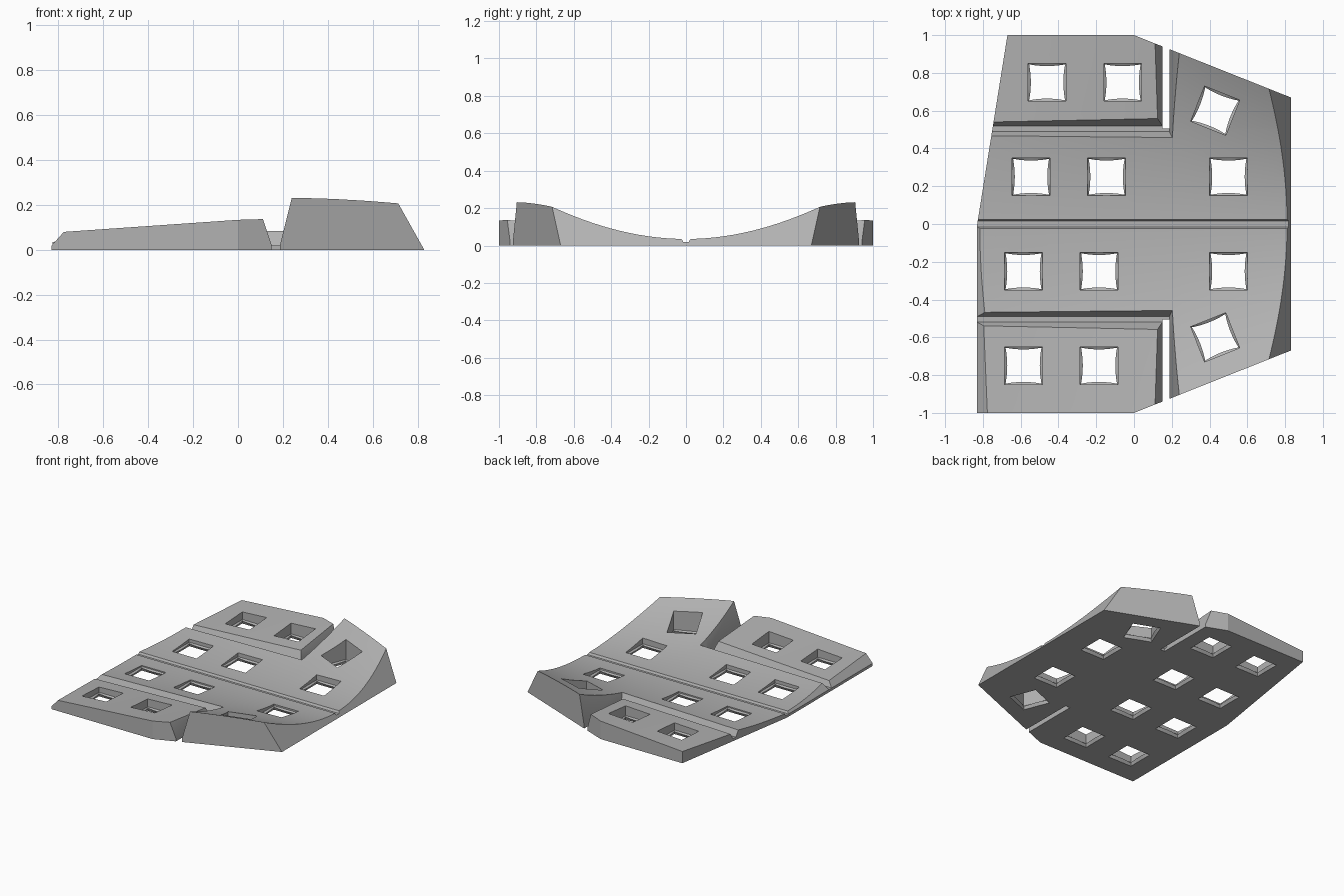
import bpy, bmesh, math
from mathutils import Vector, Matrix

cube = bpy.data.objects.get("Cube")
if cube:
    bpy.data.objects.remove(cube, do_unlink=True)

grey = bpy.data.materials.new("mid grey")
grey.use_nodes = True
GREY = (0.45, 0.45, 0.45, 1)
grey.diffuse_color = GREY
grey.node_tree.nodes["Principled BSDF"].inputs["Base Color"].default_value = GREY

FLOOR = 0.02  # thickness left under the grooves


def make_object(name, bm):
    bmesh.ops.recalc_face_normals(bm, faces=bm.faces[:])
    mesh = bpy.data.meshes.new(name)
    bm.to_mesh(mesh)
    bm.free()
    obj = bpy.data.objects.new(name, mesh)
    bpy.context.scene.collection.objects.link(obj)
    return obj


def loft(name, rings):
    """Closed solid through rings of points with equal counts."""
    bm = bmesh.new()
    loops = [[bm.verts.new(p) for p in ring] for ring in rings]
    n = len(loops[0])
    for a, b in zip(loops, loops[1:]):
        for i in range(n):
            j = (i + 1) % n
            bm.faces.new((a[i], a[j], b[j], b[i]))
    bm.faces.new(loops[0][::-1])
    bm.faces.new(loops[-1])
    return make_object(name, bm)


def groove(name, x0, x1, y0, y1, slopes, z0=FLOOR, z1=0.4):
    """Box cutter whose sides spread upward; slopes are left, right, front, back."""
    rings = []
    for z in (z0, z1):
        l, r, f, b = [s * (z - z0) for s in slopes]
        rings.append([(x0 - l, y0 - f, z), (x1 + r, y0 - f, z),
                      (x1 + r, y1 + b, z), (x0 - l, y1 + b, z)])
    return loft(name, rings)


def key_hole(name, x, y, angle):
    """Square hole cutter with a pinched waist just above the underside."""
    rings = []
    spin = Matrix.Rotation(math.radians(angle), 3, 'Z')
    half, steps = 0.1, 6
    for z, inset, pinch in ((-0.05, 0, 0), (0.0, 0, 0), (0.022, 0.005, 0.009),
                            (0.03, 0, 0), (0.4, 0, 0)):
        ring = []
        for side in range(4):
            turn = Matrix.Rotation(side * math.pi / 2, 3, 'Z')
            for i in range(steps):
                t = 2 * i / steps - 1
                h = half - inset
                p = spin @ turn @ Vector((h * t, -h + pinch * (1 - t * t), z))
                ring.append(p + Vector((x, y, 0)))
        rings.append(ring)
    return loft(name, rings)


def height(x, y):
    """Dished centre and right side, with lower, flatter outer rows."""
    a = abs(y)
    if x < 0.17 and a > 0.505:
        return 0.06 + 0.04 * (x + 0.77) + (a - 0.55) * (0.045 + 0.065 * (x + 0.77))
    c = 0.24 + (0.2 if x > 0.24 else 0.1) * (x - 0.24)
    return 0.035 + c * y * y


def ticks(limit, extra):
    n = round(limit / 0.05)
    return sorted({round(i * 0.05, 3) for i in range(-n, n + 1)} | set(extra))


# Plate: curved top over a flat base
xs = ticks(0.9, (0.16, 0.18, 0.24))
ys = ticks(1.1, (-0.51, 0.51))
bm = bmesh.new()
grid = [[bm.verts.new((x, y, height(x, y))) for x in xs] for y in ys]
for lower, upper in zip(grid, grid[1:]):
    for i in range(len(xs) - 1):
        bm.faces.new((lower[i], lower[i + 1], upper[i + 1], upper[i]))
bmesh.ops.triangulate(bm, faces=bm.faces[:])
base = bmesh.ops.extrude_face_region(bm, geom=bm.faces[:])
for item in base["geom"]:
    if isinstance(item, bmesh.types.BMVert):
        item.co.z = 0
bmesh.ops.recalc_face_normals(bm, faces=bm.faces[:])

# Trim to the outline, with the right end wall leaning inward
outline = [(-0.83, -1), (0, -1), (0.83, -0.67), (0.83, 0.67),
           (0, 1), (-0.67, 1), (-0.83, 0)]
for i, a in enumerate(outline):
    b = outline[(i + 1) % len(outline)]
    normal = Vector((b[1] - a[1], a[0] - b[0], 0))
    if a[0] == b[0] == 0.83:
        normal = Vector((1, 0, 0.56))
    cut = bmesh.ops.bisect_plane(
        bm, geom=bm.verts[:] + bm.edges[:] + bm.faces[:], dist=1e-5,
        plane_co=(a[0], a[1], 0), plane_no=normal.normalized(), clear_outer=True)
    rim = [e for e in cut["geom_cut"] if isinstance(e, bmesh.types.BMEdge)]
    bmesh.ops.holes_fill(bm, edges=rim, sides=0)
bmesh.ops.dissolve_limit(bm, angle_limit=0.001, verts=bm.verts[:], edges=bm.edges[:])
plate = make_object("key_plate", bm)
plate.data.materials.append(grey)

# Grooves between rows, side slots and the left bevel
cutters = [
    groove("centre_groove", -1, 1, -0.015, 0.015, (0, 0, 0.6, 0.6)),
    groove("left_bevel", -1, -0.83, -1.2, 0, (0, 0.9, 0, 0)),
]
for s, label in ((1, "back"), (-1, "front")):
    y0, y1 = sorted((s * 0.49, s * 0.52))
    cutters.append(groove(label + "_row_groove", -1, 0.187, y0, y1,
                          (0, 0.25, 0.5, 0.5)))
    y0, y1 = sorted((s * 0.49, s * 1.2))
    ends = (0.5, 0) if s > 0 else (0, 0.5)
    cutters.append(groove(label + "_slot_groove", 0.15, 0.187, y0, y1,
                          (0.33, 0.25) + ends))
    y0, y1 = sorted((s * 0.505, s * 1.2))
    cutters.append(groove(label + "_slot", 0.15, 0.187, y0, y1,
                          (0, 0, 0, 0), -0.1, 0.1))

# Key holes: two per row, one each side on the right, and two turned corner holes
for row, (x, y) in enumerate(((-0.585, -0.75), (-0.585, -0.25),
                              (-0.545, 0.25), (-0.46, 0.75))):
    for col in range(2):
        cutters.append(key_hole(f"key_hole_{row}_{col}", x + 0.4 * col, y, 0))
for s in (1, -1):
    cutters.append(key_hole("right_key_hole", 0.5, s * 0.25, 0))
    cutters.append(key_hole("corner_key_hole", 0.43, s * 0.6, -21.7 * s))

for cutter in cutters:
    mod = plate.modifiers.new(cutter.name, 'BOOLEAN')
    mod.operation = 'DIFFERENCE'
    mod.solver = 'EXACT'
    mod.object = cutter

# Apply the cuts, then drop the cutters
bpy.context.view_layer.update()
result = bpy.data.meshes.new_from_object(
    plate.evaluated_get(bpy.context.evaluated_depsgraph_get()))
plate.modifiers.clear()
plate.data = result
result.materials.clear()
result.materials.append(grey)
for poly in result.polygons:
    poly.material_index = 0
for cutter in cutters:
    bpy.data.objects.remove(cutter, do_unlink=True)

bpy.ops.object.select_all(action='DESELECT')
plate.select_set(True)
bpy.context.view_layer.objects.active = plate
bpy.ops.object.shade_smooth_by_angle(angle=math.radians(20))
